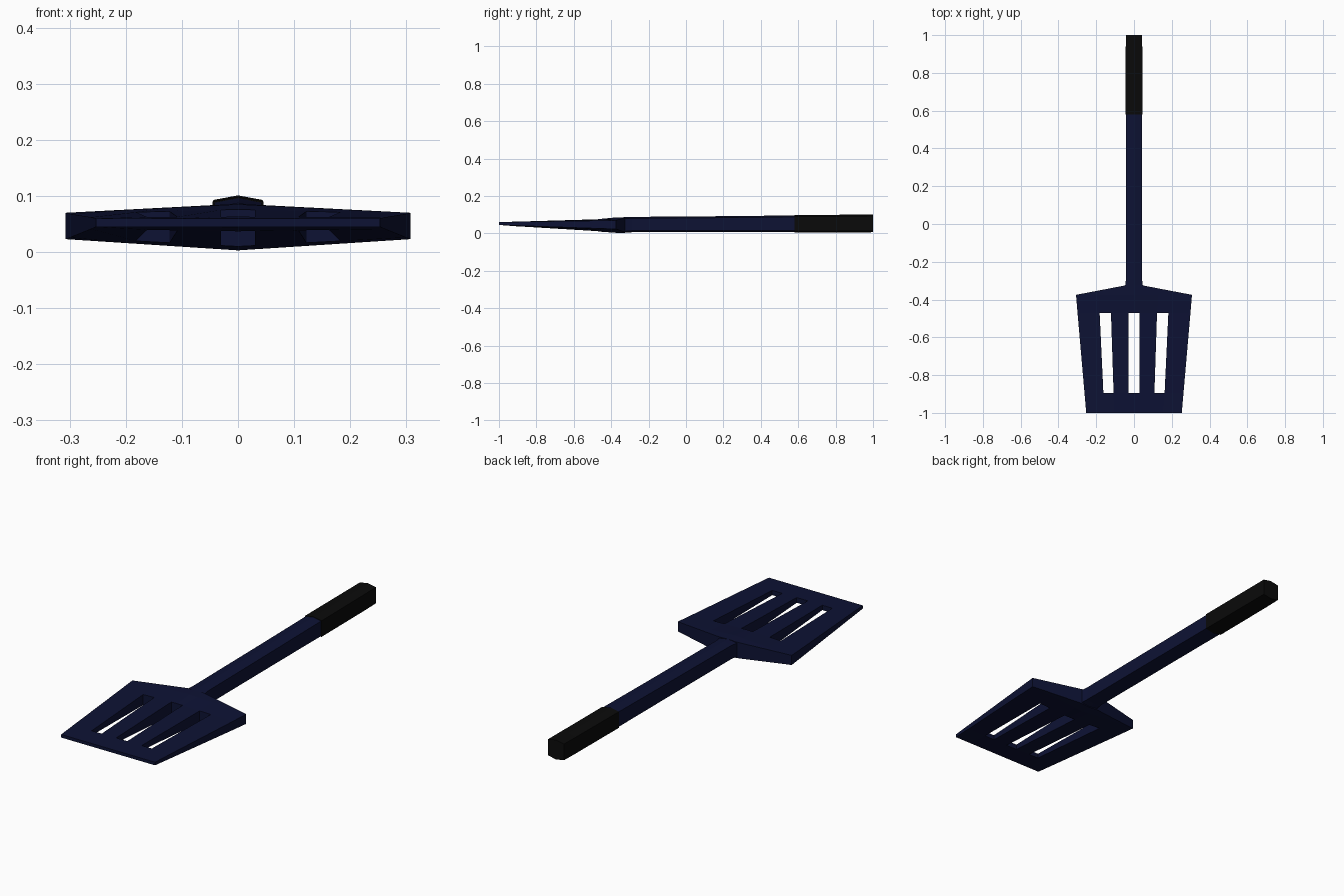
import bpy, bmesh

if "Cube" in bpy.data.objects:
    bpy.data.objects.remove(bpy.data.objects["Cube"])


def material(name, rgb):
    m = bpy.data.materials.new(name)
    m.diffuse_color = (*rgb, 1)
    m.use_nodes = True
    m.node_tree.nodes["Principled BSDF"].inputs["Base Color"].default_value = m.diffuse_color
    return m


def finish(name, bm, mat):
    bmesh.ops.remove_doubles(bm, verts=bm.verts, dist=1e-5)
    bmesh.ops.recalc_face_normals(bm, faces=bm.faces)
    me = bpy.data.meshes.new(name)
    bm.to_mesh(me)
    bm.free()
    me.materials.append(mat)
    ob = bpy.data.objects.new(name, me)
    bpy.context.collection.objects.link(ob)
    return ob


def loft(name, sections, mat):
    """Six-sided bar along y: (y, half width, bottom z, top z)."""
    bm = bmesh.new()
    rings = []
    for y, w, lo, hi in sections:
        d = 0.008
        pts = [(0, hi), (w, hi - d), (w, lo + d), (0, lo), (-w, lo + d), (-w, hi - d)]
        rings.append([bm.verts.new((x, y, z)) for x, z in pts])
    for a, b in zip(rings, rings[1:]):
        for i in range(6):
            j = (i + 1) % 6
            bm.faces.new((a[i], a[j], b[j], b[i]))
    bm.faces.new(rings[0])
    bm.faces.new(rings[-1])
    return finish(name, bm, mat)


navy = material("navy", (0.004, 0.006, 0.034))
black = material("black", (0.003, 0.003, 0.003))

# Blade: rows of (y, column x values, centre bottom/top z, edge bottom/top z)
rows = [
    (-1.0, (0.03, 0.105, 0.155, 0.253), (0.045, 0.060), (0.045, 0.060)),
    (-0.895, (0.03, 0.108, 0.162, 0.262), (0.037, 0.063), (0.041, 0.062)),
    (-0.47, (0.03, 0.122, 0.182, 0.299), (0.010, 0.076), (0.026, 0.068)),
    (-0.375, (0.045, 0.125, 0.185, 0.307), (0.003, 0.085), (0.023, 0.070)),
    (None, (0.045, 0.125, 0.185, 0.307), (0.003, 0.086), (0.023, 0.070)),
]
bm = bmesh.new()
top, bottom = [], []
for y, cols, mid, edge in rows:
    xs = [-x for x in reversed(cols)] + [0] + list(cols)
    for grid, k in ((bottom, 0), (top, 1)):
        line = []
        for x in xs:
            t = abs(x) / cols[-1]
            # the back edge slopes from the neck to the corners
            yy = y if y is not None else -0.325 - 0.05 * max(0, abs(x) - 0.045) / 0.262
            line.append(bm.verts.new((x, yy, mid[k] + (edge[k] - mid[k]) * t)))
        grid.append(line)

# three slots are left open in the middle row of cells
slots = {(1, 1), (1, 3), (1, 4), (1, 6)}
cells = {(r, c) for r in range(4) for c in range(8)} - slots
for r, c in cells:
    corners = [(r, c), (r, c + 1), (r + 1, c + 1), (r + 1, c)]
    for grid in (top, bottom):
        bm.faces.new([grid[i][j] for i, j in corners])
    # walls on the outline and around the slots
    for n, (dr, dc) in enumerate(((-1, 0), (0, 1), (1, 0), (0, -1))):
        if (r + dr, c + dc) not in cells:
            a, b = corners[n], corners[(n + 1) % 4]
            bm.faces.new((top[a[0]][a[1]], top[b[0]][b[1]],
                          bottom[b[0]][b[1]], bottom[a[0]][a[1]]))
bmesh.ops.remove_doubles(bm, verts=bm.verts, dist=1e-5)
bmesh.ops.dissolve_degenerate(bm, edges=bm.edges, dist=1e-5)
finish("blade", bm, navy)

# Shaft flares where it meets the blade
loft("shaft", [(-0.335, 0.048, 0.004, 0.086), (-0.29, 0.042, 0.006, 0.088),
               (0.23, 0.042, 0.007, 0.092), (0.585, 0.042, 0.007, 0.096)], navy)

# Grip sleeve at the end
loft("grip", [(0.58, 0.045, 0.004, 0.098), (0.91, 0.044, 0.005, 0.100),
              (1.0, 0.043, 0.006, 0.101)], black)
